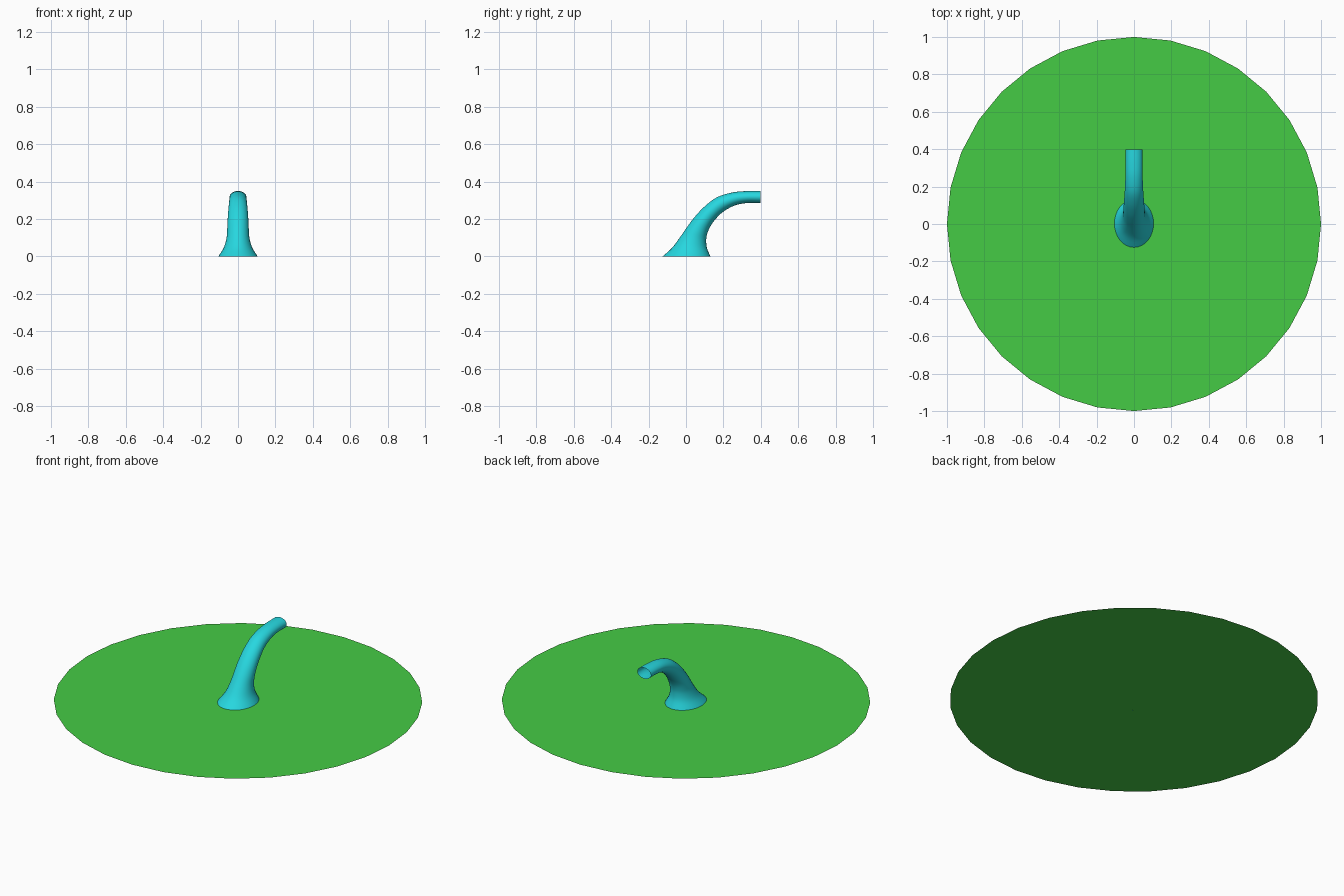
import bpy, bmesh, math
from mathutils import Vector

if "Cube" in bpy.data.objects:
    bpy.data.objects.remove(bpy.data.objects["Cube"])


def material(name, rgb):
    m = bpy.data.materials.new(name)
    m.diffuse_color = (*rgb, 1)
    m.use_nodes = True
    m.node_tree.nodes["Principled BSDF"].inputs["Base Color"].default_value = m.diffuse_color
    return m


def finish(bm, name, mat):
    me = bpy.data.meshes.new(name)
    bm.to_mesh(me)
    bm.free()
    me.materials.append(mat)
    ob = bpy.data.objects.new(name, me)
    bpy.context.collection.objects.link(ob)
    return ob


# flat round base
bm = bmesh.new()
rim = [bm.verts.new((math.sin(2 * math.pi * i / 32), math.cos(2 * math.pi * i / 32), 0))
       for i in range(32)]
bm.faces.new(rim[::-1])
finish(bm, "base_disc", material("green", (0.06, 0.6, 0.06)))

# spout sections: outer (y, z), inner (y, z), half width in x
SECTIONS = [Vector(s) for s in (
    (-0.125, 0.0, 0.13, 0.0, 0.105),
    (-0.075, 0.045, 0.112, 0.045, 0.077),
    (-0.03, 0.105, 0.108, 0.083, 0.062),
    (0.01, 0.163, 0.112, 0.115, 0.058),
    (0.05, 0.215, 0.125, 0.15, 0.056),
    (0.105, 0.272, 0.152, 0.192, 0.053),
    (0.17, 0.318, 0.197, 0.237, 0.049),
    (0.25, 0.342, 0.26, 0.272, 0.046),
    (0.325, 0.349, 0.325, 0.285, 0.045),
    (0.397, 0.35, 0.397, 0.285, 0.045),
)]


def smooth_sections(pts, steps):
    """Catmull-Rom interpolation between the sections."""
    ext = [2 * pts[0] - pts[1]] + pts + [2 * pts[-1] - pts[-2]]
    out = []
    for a, b, c, d in zip(ext, ext[1:], ext[2:], ext[3:]):
        for k in range(steps):
            t = k / steps
            out.append(0.5 * (2 * b + (c - a) * t + (2 * a - 5 * b + 4 * c - d) * t ** 2
                              + (3 * b - a - 3 * c + d) * t ** 3))
    return out + [pts[-1]]


# open curved spout, lofted through elliptical rings
N = 32
bm = bmesh.new()
rings = []
for oy, oz, iy, iz, w in smooth_sections(SECTIONS, 4):
    centre = Vector((0, (oy + iy) / 2, (oz + iz) / 2))
    half = Vector((0, (iy - oy) / 2, (iz - oz) / 2))
    rings.append([bm.verts.new(centre + Vector((w, 0, 0)) * math.cos(a) + half * math.sin(a))
                  for a in (2 * math.pi * i / N for i in range(N))])
for r, s in zip(rings, rings[1:]):
    for i in range(N):
        j = (i + 1) % N
        f = bm.faces.new((r[i], r[j], s[j], s[i]))
        f.smooth = True
finish(bm, "spout", material("cyan", (0.02, 0.68, 0.74)))
